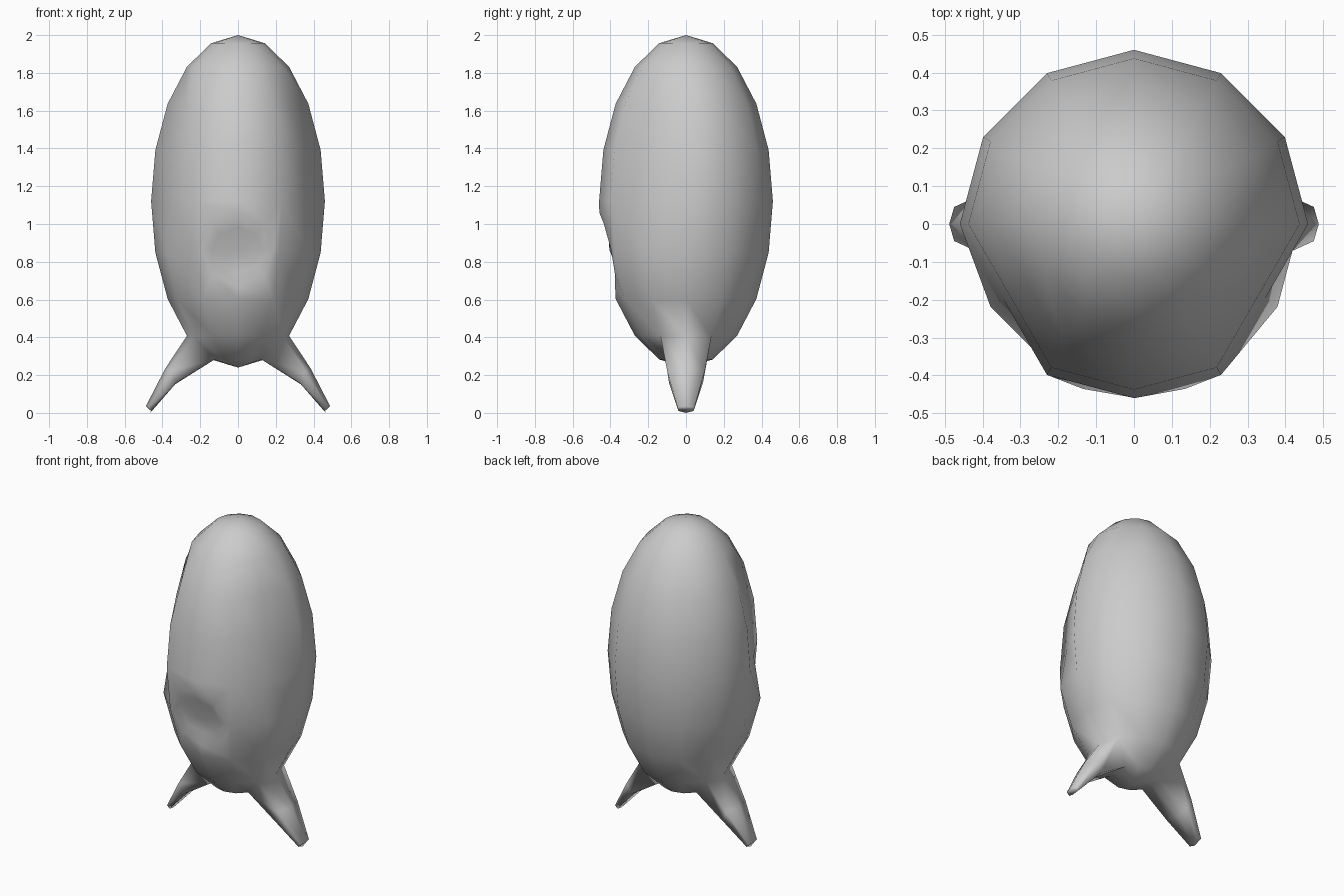
import bpy, bmesh
from math import sin, cos, pi, radians, sqrt

if "Cube" in bpy.data.objects:
    bpy.data.objects.remove(bpy.data.objects["Cube"])

R, H, ZC, SEG, RINGS = 0.46, 0.88, 1.12, 12, 10
bm = bmesh.new()

# Egg-shaped body rings; column 9 faces the front (-y)
grid = []
for i in range(1, RINGS):
    a = pi * i / RINGS
    row = []
    for j in range(SEG):
        t = 2 * pi * j / SEG
        r = R * sin(a)
        if j in (7, 11) and i in (3, 4, 5):   # flattened eye panels
            r *= cos(radians(30))
        row.append(bm.verts.new((r * cos(t), r * sin(t), ZC + H * cos(a))))
    grid.append(row)
top = bm.verts.new((0, 0, ZC + H))
bottom = bm.verts.new((0, 0, ZC - H))


def V(ring, col):
    return grid[ring - 1][col % SEG]


def bridge(a, b):
    n = len(a)
    for k in range(n):
        bm.faces.new((a[k], a[(k + 1) % n], b[(k + 1) % n], b[k]))


mouth_faces = {(i, j) for i in (5, 6) for j in (8, 9)}
fin_faces = {(8, j) for j in (11, 0, 5, 6)}
for j in range(SEG):
    bm.faces.new((top, V(1, j), V(1, j + 1)))
    bm.faces.new((bottom, V(9, j + 1), V(9, j)))
    for i in range(1, RINGS - 1):
        if (i, j) not in mouth_faces | fin_faces:
            bm.faces.new((V(i, j), V(i + 1, j), V(i + 1, j + 1), V(i, j + 1)))

# Recessed mouth: opening, lip, sunken floor
opening = [V(5, 9), V(5, 10), V(6, 10), V(7, 10), V(7, 9), V(7, 8), V(6, 8), V(5, 8)]
lip, floor = [], []
for k in range(8):
    s, c = sin(k * pi / 4), cos(k * pi / 4)
    x, z = 0.19 * s, 0.865 + 0.195 * c
    y = -sqrt((R * sqrt(1 - ((z - ZC) / H) ** 2)) ** 2 - x * x) + 0.02 * max(0, -c)
    lip.append(bm.verts.new((x, y, z)))
    fx, fz = 0.14 * s, 0.86 + 0.12 * c
    fy = -0.385 + 0.035 * max(0, -c) - 0.03 * max(0, c)
    floor.append(bm.verts.new((fx, fy, fz)))
bridge(opening, lip)
bridge(lip, floor)
centre = bm.verts.new((0, -0.405, 0.86))
for k in range(8):
    bm.faces.new((floor[k], floor[(k + 1) % 8], centre))

# Two tapered fins drawn out of the lower sides
middle = [(.355, -.10, .225), (.385, 0, .235), (.355, .10, .225),
          (.325, .09, .16), (.335, 0, .15), (.325, -.09, .16)]
tip = [(.475, -.045, .03), (.488, 0, .035), (.475, .045, .03),
       (.46, .04, .01), (.465, 0, 0.0), (.46, -.04, .01)]
for side in (1, -1):
    c = 0 if side == 1 else 6
    root = [V(8, c - side), V(8, c), V(8, c + side),
            V(9, c + side), V(9, c), V(9, c - side)]
    loops = [root]
    for section in (middle, tip):
        loops.append([bm.verts.new((side * x, y, z)) for x, y, z in section])
        bridge(loops[-2], loops[-1])
    bm.faces.new(loops[-1])

bmesh.ops.recalc_face_normals(bm, faces=bm.faces)
for f in bm.faces:
    f.smooth = True
mesh = bpy.data.meshes.new("body_with_fins")
bm.to_mesh(mesh)
bm.free()
bpy.context.collection.objects.link(bpy.data.objects.new("body_with_fins", mesh))
